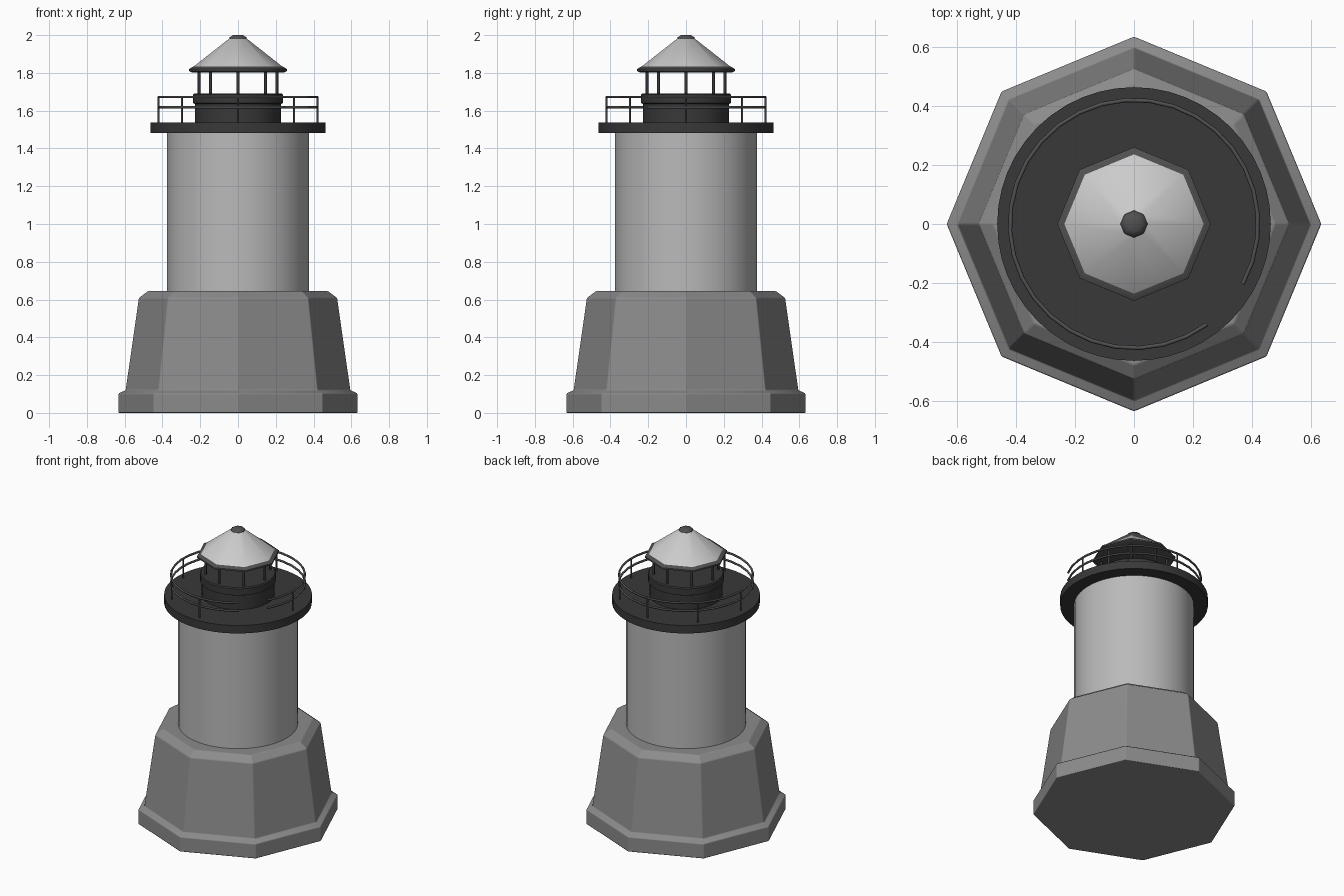
import bpy, bmesh
from math import sin, cos, pi, radians

if "Cube" in bpy.data.objects:
    bpy.data.objects.remove(bpy.data.objects["Cube"])


def material(name, v):
    m = bpy.data.materials.new(name)
    m.diffuse_color = (v, v, v, 1)
    m.use_nodes = True
    m.node_tree.nodes["Principled BSDF"].inputs["Base Color"].default_value = m.diffuse_color
    return m


DARK = material("dark_metal", 0.04)
TRIM = material("grey_metal", 0.08)
STONE = material("stone", 0.26)
WALL = material("painted_wall", 0.49)
LIGHT = material("pale_roof", 0.75)


def finish(name, bm, mat=None, smooth=None):
    bmesh.ops.recalc_face_normals(bm, faces=bm.faces)
    me = bpy.data.meshes.new(name)
    bm.to_mesh(me)
    bm.free()
    ob = bpy.data.objects.new(name, me)
    bpy.context.collection.objects.link(ob)
    if mat:
        me.materials.append(mat)
    if smooth:
        bpy.ops.object.select_all(action='DESELECT')
        ob.select_set(True)
        bpy.context.view_layer.objects.active = ob
        bpy.ops.object.shade_smooth_by_angle(angle=radians(smooth))
    return ob


def skin(bm, rings):
    """Bridge successive vertex rings and cap both ends."""
    n = len(rings[0])
    for a, b in zip(rings, rings[1:]):
        for i in range(n):
            j = (i + 1) % n
            bm.faces.new((a[i], a[j], b[j], b[i]))
    bm.faces.new(rings[0][::-1])
    bm.faces.new(rings[-1])


def lathe(name, profile, sides, mat=None, smooth=None):
    bm = bmesh.new()
    skin(bm, [[bm.verts.new((r * cos(2 * pi * i / sides), r * sin(2 * pi * i / sides), z))
               for i in range(sides)] for r, z in profile])
    return finish(name, bm, mat, smooth)


def post(name, radius, angle, z0, z1, thick, mat):
    ob = lathe(name, [(thick, z0), (thick, z1)], 8, mat, 50)
    ob.location = (radius * cos(angle), radius * sin(angle), 0)


def rail(name, radius, z, thick, start, end, steps):
    # open arc with a hexagonal cross-section
    bm = bmesh.new()
    rings = []
    for k in range(steps + 1):
        a = start + (end - start) * k / steps
        rings.append([bm.verts.new(((radius + thick * cos(t)) * cos(a),
                                    (radius + thick * cos(t)) * sin(a),
                                    z + thick * sin(t)))
                      for t in (pi / 3 * i for i in range(6))])
    skin(bm, rings)
    finish(name, bm, TRIM, 65)


# octagonal stone base with plinth and chamfered shoulder, softened edges
base = lathe("base", [(0.634, 0), (0.634, 0.102), (0.596, 0.12),
                      (0.526, 0.609), (0.477, 0.645)], 8, STONE, 80)
soft = base.modifiers.new("soft_edges", 'BEVEL')
soft.width = 0.006
soft.segments = 2
soft.limit_method = 'ANGLE'
soft.angle_limit = radians(25)
soft.harden_normals = True

# round tower and gallery deck
lathe("tower", [(0.375, 0.62), (0.375, 1.49)], 48, WALL, 30)
lathe("gallery_deck", [(0.463, 1.482), (0.463, 1.537)], 48, DARK, 30)

# lantern room drum with sill
lathe("lantern_drum", [(0.228, 1.53), (0.228, 1.635), (0.238, 1.64),
                       (0.238, 1.685), (0.232, 1.692)], 32, DARK, 30)

# lantern posts and gallery railing (gap at front right)
for i in range(8):
    a = i * pi / 4
    post("lantern_post", 0.206, a, 1.685, 1.815, 0.008, DARK)
    if i != 7:
        post("railing_post", 0.42, a, 1.53, 1.675, 0.005, TRIM)
for z in (1.672, 1.618):
    rail("railing_bar", 0.42, z, 0.007, radians(-29), radians(306), 30)

# octagonal roof: eave, cone and finial
lathe("roof_eave", [(0.245, 1.803), (0.26, 1.81), (0.26, 1.82), (0.238, 1.833)], 8, TRIM, 50)
lathe("roof", [(0.246, 1.825), (0.042, 1.985)], 8, LIGHT, 50)
lathe("finial", [(0.047, 1.975), (0.045, 1.988), (0.025, 2.0)], 8, TRIM, 50)
